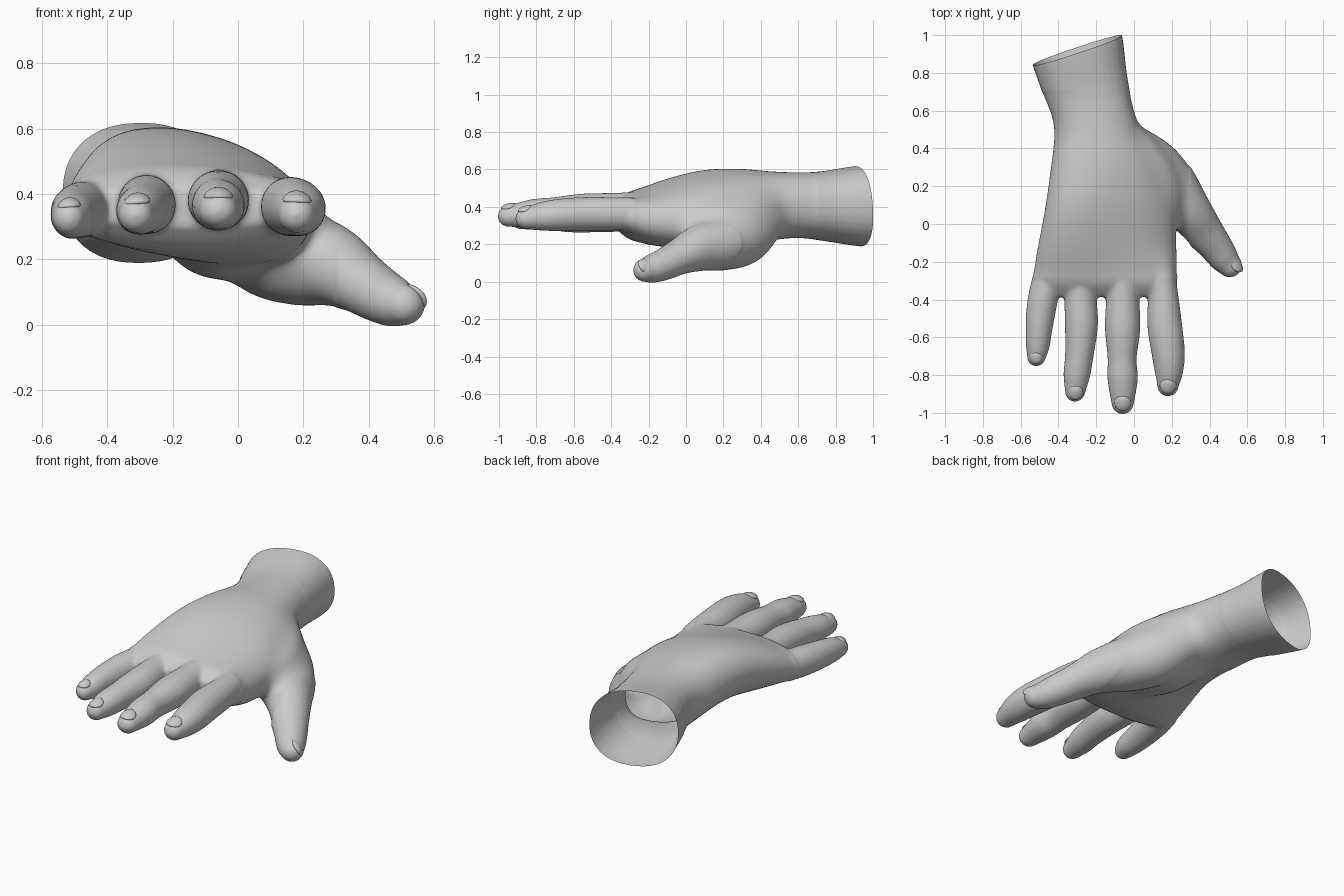
import bpy, bmesh, math
from mathutils import Vector, Matrix

if "Cube" in bpy.data.objects:
    bpy.data.objects.remove(bpy.data.objects["Cube"])

skin = bpy.data.materials.new("skin_grey")
skin.diffuse_color = (0.6, 0.6, 0.6, 1)
skin.use_nodes = True
skin.node_tree.nodes["Principled BSDF"].inputs["Base Color"].default_value = skin.diffuse_color
SEGS = 32


def spline(rows, steps=5):
    """Catmull-Rom through rows of numbers."""
    out = []
    for i in range(len(rows) - 1):
        p0, p1, p2 = rows[max(i - 1, 0)], rows[i], rows[i + 1]
        p3 = rows[min(i + 2, len(rows) - 1)]
        for s in range(steps):
            t = s / steps
            out.append([0.5 * (2 * b + (c - a) * t + (2 * a - 5 * b + 4 * c - d) * t * t
                               + (3 * b - a - 3 * c + d) * t ** 3)
                        for a, b, c, d in zip(p0, p1, p2, p3)])
    return out + [list(rows[-1])]


def skin_rings(bm, rings):
    """Bridge rings of points into a closed solid."""
    loops = [[bm.verts.new(p) for p in r] for r in rings]
    for a, b in zip(loops, loops[1:]):
        for i in range(SEGS):
            j = (i + 1) % SEGS
            bm.faces.new((a[i], a[j], b[j], b[i]))
    bm.faces.new(loops[0][::-1])
    bm.faces.new(loops[-1])


def palm(bm, rows):
    """Rows: x, y, z, half width, half height, yaw, tilt."""
    rings = []
    for x, y, z, w, h, yaw, tilt in spline(rows):
        m = (Matrix.Translation((x, y, z)) @ Matrix.Rotation(math.radians(yaw), 4, 'Z')
             @ Matrix.Rotation(math.radians(tilt), 4, 'Y'))
        ring = []
        for i in range(SEGS):
            a = 2 * math.pi * i / SEGS
            c, s = math.cos(a), math.sin(a)
            ring.append(m @ Vector((w * math.copysign(abs(c) ** 0.87, c), 0,
                                    h * math.copysign(abs(s) ** 0.87, s))))
        rings.append(ring)
    skin_rings(bm, rings)


def digit(bm, rows):
    """Rows: x, y, z, half width, half height; the end is rounded."""
    pts = spline(rows)
    frames = [(Vector(p[:3]), p[3], p[4]) for p in pts]
    d = (frames[-1][0] - frames[-3][0]).normalized()
    end, w, h = frames[-1]
    for k in range(1, 6):
        a = k * math.pi / 2 / 5.3
        frames.append((end + d * math.sin(a) * w, w * math.cos(a), h * math.cos(a)))
    rings = []
    for k, (p, w, h) in enumerate(frames):
        t = (frames[min(k + 1, len(frames) - 1)][0] - frames[max(k - 1, 0)][0]).normalized()
        side = t.cross(Vector((0, 0, 1))).normalized()
        up = side.cross(t)
        rings.append([p + side * w * math.cos(2 * math.pi * i / SEGS)
                      + up * h * math.sin(2 * math.pi * i / SEGS) for i in range(SEGS)])
    skin_rings(bm, rings)


bm = bmesh.new()
# Forearm, wrist and palm
palm(bm, [(-.35, 1.08, .405, .26, .222, 18, 0), (-.30, .92, .405, .25, .215, 18, 0),
          (-.255, .72, .405, .227, .185, 14, 0), (-.215, .58, .41, .218, .177, 8, 2),
          (-.19, .46, .405, .235, .184, 2, 7), (-.15, .30, .405, .298, .188, 0, 14),
          (-.13, .10, .395, .35, .183, 0, 15), (-.14, -.08, .37, .372, .172, 0, 11),
          (-.15, -.22, .355, .385, .15, 0, 5), (-.155, -.32, .355, .38, .118, 0, 1),
          (-.155, -.385, .36, .34, .06, 0, 0)])
# Little, ring, middle and index fingers
digit(bm, [(-.39, -.02, .37, .05, .05), (-.43, -.18, .36, .075, .08),
           (-.475, -.36, .353, .08, .086),
           (-.495, -.48, .346, .077, .082), (-.505, -.58, .338, .069, .076),
           (-.51, -.65, .332, .063, .067), (-.517, -.704, .326, .05, .054)])
digit(bm, [(-.26, -.02, .40, .05, .05), (-.275, -.18, .385, .08, .085),
           (-.283, -.38, .37, .085, .09),
           (-.278, -.53, .367, .088, .09), (-.289, -.69, .357, .076, .08),
           (-.303, -.8, .347, .071, .072), (-.312, -.888, .336, .054, .056)])
digit(bm, [(-.06, -.02, .40, .05, .05), (-.06, -.18, .395, .08, .085),
           (-.06, -.38, .385, .087, .09),
           (-.06, -.55, .38, .094, .091), (-.063, -.71, .371, .077, .08),
           (-.06, -.82, .364, .081, .077), (-.06, -.948, .350, .06, .057)])
digit(bm, [(.08, -.02, .36, .05, .05), (.125, -.18, .365, .075, .08),
           (.152, -.36, .363, .08, .088),
           (.162, -.53, .362, .092, .091), (.18, -.67, .357, .089, .087),
           (.185, -.77, .349, .078, .077), (.18, -.855, .338, .058, .058)])
# Thumb with the ball at its root
digit(bm, [(-.14, .56, .36, .05, .05), (-.03, .44, .325, .11, .11),
           (.085, .31, .25, .16, .163), (.187, .19, .205, .157, .152),
           (.285, .07, .178, .126, .126), (.365, -.035, .133, .106, .096),
           (.425, -.11, .096, .091, .086), (.475, -.18, .07, .08, .077),
           (.507, -.218, .062, .066, .064)])
# Heel pad and web between thumb and palm
digit(bm, [(-.16, .50, .36, .08, .08), (-.09, .33, .30, .155, .135),
           (-.04, .16, .273, .165, .14), (0, 0, .28, .13, .105), (.02, -.1, .3, .08, .07)])
digit(bm, [(-.12, .60, .40, .06, .07), (-.035, .48, .40, .08, .10),
           (.06, .33, .365, .12, .118), (.14, .18, .33, .115, .11),
           (.17, .04, .30, .08, .09)])
bmesh.ops.recalc_face_normals(bm, faces=bm.faces)
mesh = bpy.data.meshes.new("hand")
bm.to_mesh(mesh)
bm.free()
hand = bpy.data.objects.new("hand", mesh)
bpy.context.collection.objects.link(hand)

# Fuse the parts into one soft skin
rm = hand.modifiers.new("fuse", 'REMESH')
rm.mode = 'VOXEL'
rm.voxel_size = 0.0095
sm = hand.modifiers.new("soften", 'SMOOTH')
sm.factor = 0.5
sm.iterations = 12
dg = bpy.context.evaluated_depsgraph_get()
fused = bpy.data.meshes.new_from_object(hand.evaluated_get(dg))
hand.modifiers.clear()

# Soften the palm further, then cut the forearm open
bm = bmesh.new()
bm.from_mesh(fused)
soft = [v for v in bm.verts if -.28 < v.co.y < .7 and v.co.x < .3]
for _ in range(90):
    bmesh.ops.smooth_vert(bm, verts=soft, factor=0.5, use_axis_x=True,
                          use_axis_y=True, use_axis_z=True)
bmesh.ops.bisect_plane(bm, geom=bm.verts[:] + bm.edges[:] + bm.faces[:],
                       plane_co=(-.30, .92, .405), plane_no=(-.316, .949, .07),
                       clear_outer=True)
for f in bm.faces:
    f.smooth = True
bm.to_mesh(fused)
bm.free()
hand.data = fused
fused.materials.clear()
fused.materials.append(skin)


def nail(name, pos, direction, normal, w, l):
    """Thin domed plate lying along the digit."""
    d = Vector(direction).normalized()
    n = Vector(normal)
    n = (n - d * n.dot(d)).normalized()
    s = d.cross(n)
    m = Matrix((s, d, n)).transposed().to_4x4()
    b = bmesh.new()
    bmesh.ops.create_uvsphere(b, u_segments=20, v_segments=10, radius=1)
    for v in b.verts:
        v.co = Vector((v.co.x * w, v.co.y * l, v.co.z * .014 - .25 * w * v.co.x ** 2))
    for f in b.faces:
        f.smooth = True
    me = bpy.data.meshes.new(name)
    b.to_mesh(me)
    b.free()
    me.materials.append(skin)
    ob = bpy.data.objects.new(name, me)
    ob.matrix_world = Matrix.Translation(pos) @ m
    bpy.context.collection.objects.link(ob)


# Nails
nail("little_nail", (-.518, -.71, .373), (-.1, -1, -.35), (-.1, 0, 1), .036, .034)
nail("ring_nail", (-.311, -.893, .386), (-.1, -1, -.35), (-.1, 0, 1), .042, .04)
nail("middle_nail", (-.06, -.95, .404), (0, -1, -.3), (0, 0, 1), .045, .042)
nail("index_nail", (.181, -.86, .392), (0, -1, -.35), (.05, 0, 1), .045, .042)
nail("thumb_nail", (.546, -.21, .09), (.55, -.8, -.2), (.8, .4, .5), .045, .05)
